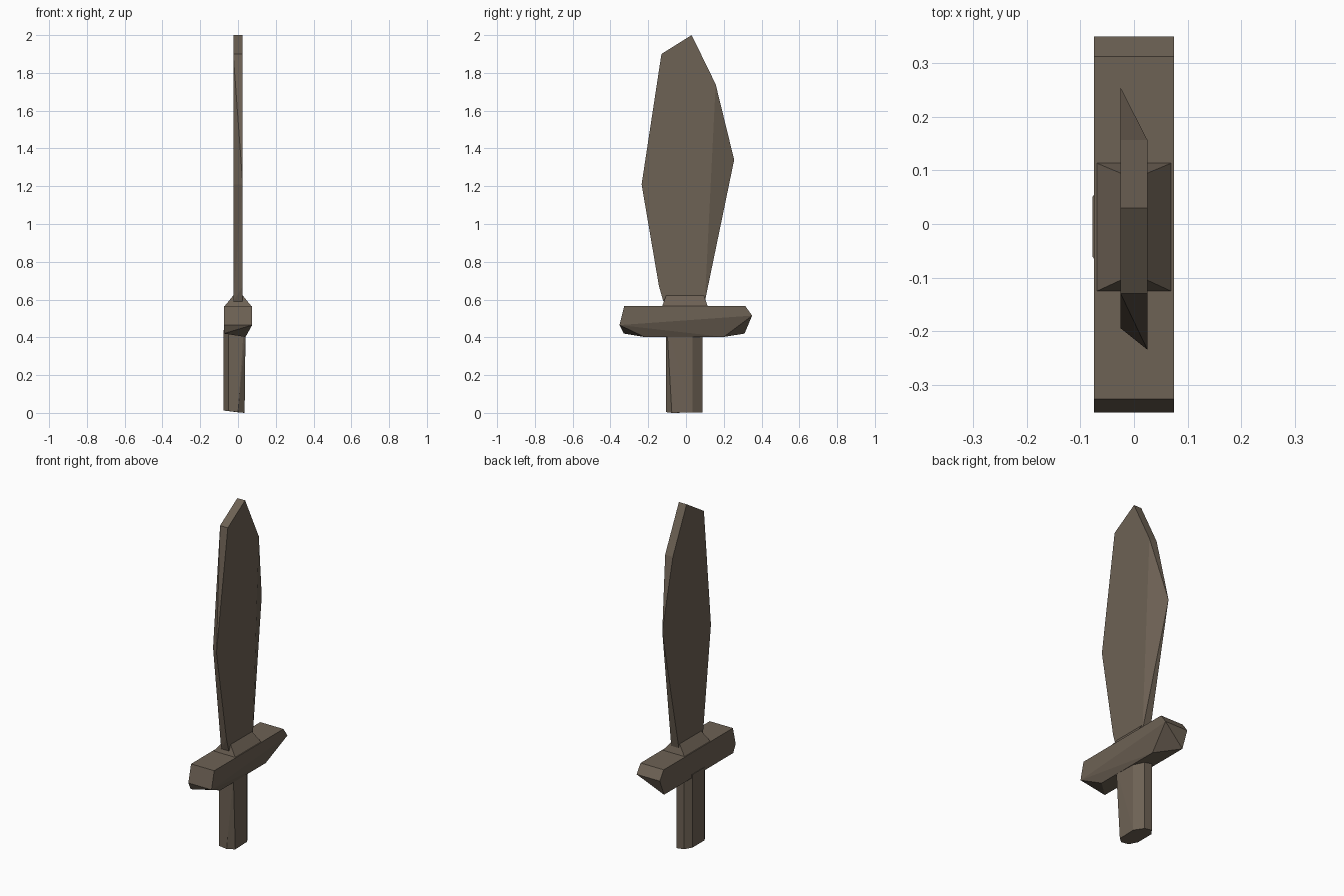
import bpy, bmesh

if "Cube" in bpy.data.objects:
    bpy.data.objects.remove(bpy.data.objects["Cube"])

mat = bpy.data.materials.new("weathered brown")
mat.diffuse_color = (0.155, 0.122, 0.09, 1)
mat.use_nodes = True
mat.node_tree.nodes["Principled BSDF"].inputs["Base Color"].default_value = mat.diffuse_color


def hull(name, points):
    """Faceted solid wrapped around a few corner points."""
    bm = bmesh.new()
    for p in points:
        bm.verts.new(p)
    res = bmesh.ops.convex_hull(bm, input=bm.verts[:])
    loose = [v for v in bm.verts if not v.link_faces]
    bmesh.ops.delete(bm, geom=loose, context='VERTS')
    bmesh.ops.dissolve_limit(bm, angle_limit=0.01, verts=bm.verts[:], edges=bm.edges[:])
    bmesh.ops.recalc_face_normals(bm, faces=bm.faces[:])
    me = bpy.data.meshes.new(name)
    bm.to_mesh(me)
    bm.free()
    me.materials.append(mat)
    ob = bpy.data.objects.new(name, me)
    bpy.context.collection.objects.link(ob)
    return ob


def side(x, profile):
    """Place a (y, z) profile at one x."""
    return [(x, y, z) for y, z in profile]


# Blade: two slightly different side outlines give the chipped edges
tip = [(-0.13, 1.9), (0.03, 2.0), (0.157, 1.74)]
root = [(0.10, 0.59), (-0.12, 0.59)]
hull("blade",
     side(-0.025, tip + root + [(0.255, 1.34), (-0.195, 1.21), (-0.128, 0.67)])
     + side(0.025, tip + root + [(-0.235, 1.21), (-0.143, 0.67)])
     + side(0.01, [(0.156, 1.06)]))

# Guard: bar with blunt ends, underside cut away towards +x
upper = [(-0.327, 0.567), (0.313, 0.567), (0.35, 0.515), (-0.352, 0.465)]
hull("guard",
     side(-0.075, upper + [(0.31, 0.42), (-0.33, 0.42)])
     + side(0.075, upper)
     + side(0.04, [(-0.22, 0.402), (0.20, 0.402)]))

# Collar: tapered block between guard and blade
hull("collar",
     [(x, y, 0.56) for x in (-0.075, 0.075) for y in (-0.128, 0.116)]
     + [(x, y, 0.622) for x in (-0.025, 0.025) for y in (-0.105, 0.095)])

# Grip: uneven eight-sided bar, front corner flares towards the guard
ring = [(0.035, 0.035), (0.0, 0.088), (-0.05, 0.088), (-0.078, 0.05),
        (-0.078, -0.06), (-0.05, -0.105)]
hull("grip",
     [(x, y, 0.005 - 0.1 * min(x, 0.0) if x < 0 else 0.003) for x, y in ring]
     + [(0.035, -0.075, 0.0), (0.0, -0.105, 0.004)]
     + [(x, y, 0.44) for x, y in ring + [(0.04, -0.1), (0.03, -0.105)]])
